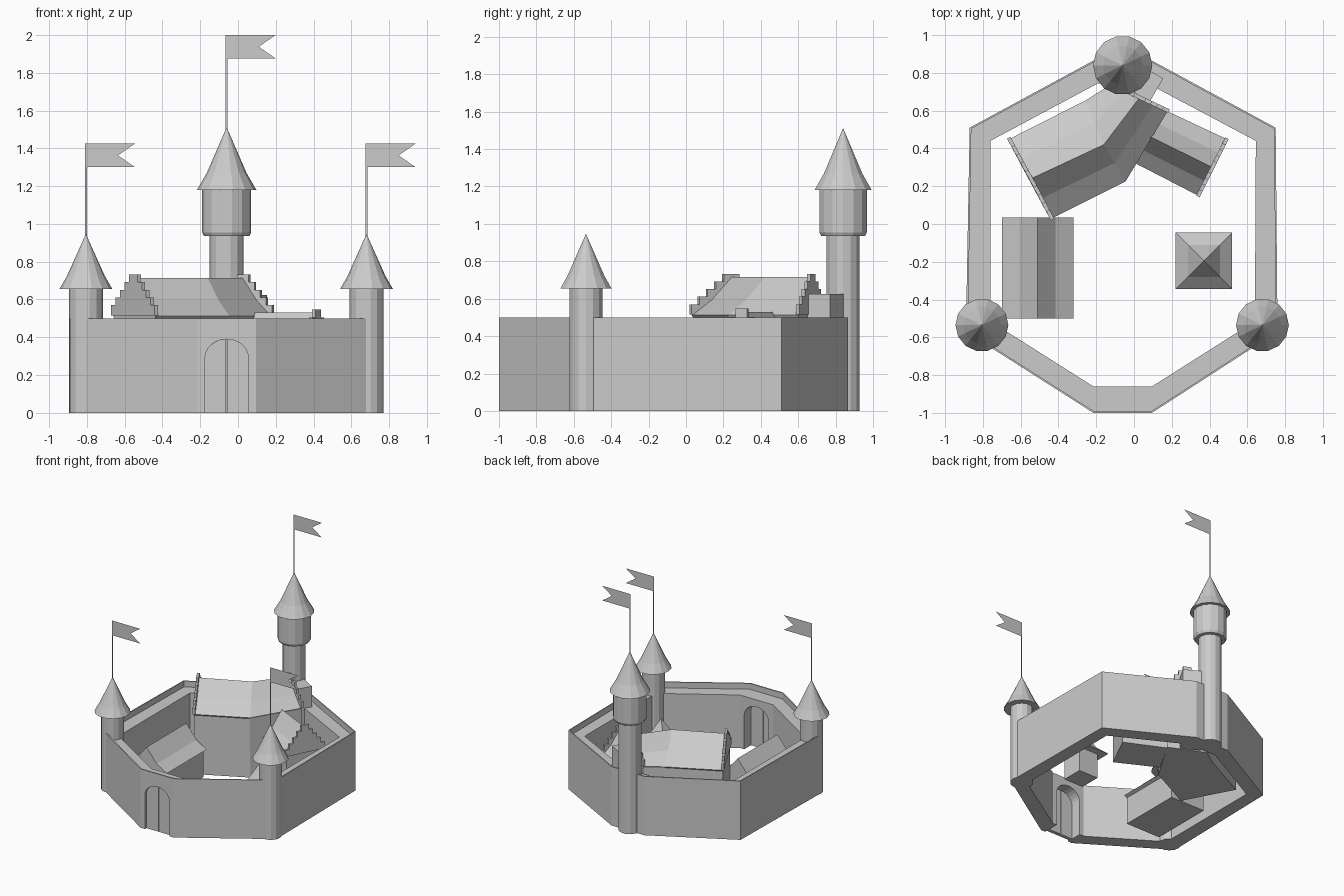
import bpy, bmesh, math
from mathutils import Vector

if "Cube" in bpy.data.objects:
    bpy.data.objects.remove(bpy.data.objects["Cube"])


def mesh_from(name, verts, faces):
    bm = bmesh.new()
    vs = [bm.verts.new(v) for v in verts]
    for f in faces:
        bm.faces.new([vs[i] for i in f])
    bmesh.ops.recalc_face_normals(bm, faces=bm.faces)
    me = bpy.data.meshes.new(name)
    bm.to_mesh(me)
    bm.free()
    ob = bpy.data.objects.new(name, me)
    bpy.context.collection.objects.link(ob)
    return ob


def loft(name, sections, closed=False):
    """Skin equal-length closed sections; cap the ends unless it is a ring."""
    m, n = len(sections), len(sections[0])
    verts = [p for s in sections for p in s]
    faces = []
    for i in range(m if closed else m - 1):
        a, b = i * n, (i + 1) % m * n
        faces += [(a + j, a + (j + 1) % n, b + (j + 1) % n, b + j) for j in range(n)]
    if not closed:
        faces += [tuple(range(n)), tuple(range((m - 1) * n, m * n))]
    return mesh_from(name, verts, faces)


def lathe(name, profile, x, y, sides=14, phase=0.0):
    """Stack of polygon rings (radius, height)."""
    secs = []
    for r, z in profile:
        secs.append([(x + r * math.cos(2 * math.pi * k / sides + phase),
                      y + r * math.sin(2 * math.pi * k / sides + phase), z)
                     for k in range(sides)])
    return loft(name, secs)


def slab_y(name, outline, y0, y1):
    return loft(name, [[(x, y, z) for x, z in outline] for y in (y0, y1)])


def place(station, section):
    """Map (t, z) to a station given as left eave, ridge, right eave in plan."""
    o, r, i = (Vector(p) for p in station)
    out = []
    for t, z in section:
        p = r + (o - r) * -t if t < 0 else r + (i - r) * t
        out.append((p.x, p.y, z))
    return out


def mirrored(half):
    """Half section from the base up to the right of the ridge, mirrored."""
    left = [(-t, z) for t, z in half]
    right = [p for p in reversed(half) if p[0] > 0]
    return left + right


def house(name, stations, eave, kink, kink_z, ridge, wall):
    half = [(wall, 0), (wall, eave), (1, eave + .012), (kink, kink_z), (0, ridge)]
    sec = mirrored(half)
    return loft(name, [place(s, sec) for s in stations])


def step_gable(name, station, direction, eave, ridge, thick=.02, n=5):
    half = []
    z_prev = eave
    for i in range(n):
        t = 1.03 - i * .83 / (n - 1)
        z = eave + .055 + (ridge + .018 - eave - .055) * i / (n - 1)
        half += [(t, z_prev), (t, z)]
        z_prev = z
    d = Vector(direction).normalized() * thick / 2
    secs = []
    for s in (-1, 1):
        moved = [Vector(p) + d * s for p in station]
        secs.append(place(moved, mirrored(half)))
    return loft(name, secs)


# Curtain wall: eight corners, thin parapet and a lower wall walk
outer = [(-.215, -1), (.095, -1), (.76, -.57), (.75, .51),
         (.095, .865), (-.215, .865), (-.87, .51), (-.89, -.57)]
inner = [(-.215, -.86), (.095, -.86), (.64, -.515), (.645, .44),
         (.07, .745), (-.19, .745), (-.76, .44), (-.76, -.515)]
ring = []
for o, i in zip(outer, inner):
    p = Vector(o).lerp(Vector(i), .08)
    ring.append([(*o, 0), (*o, .5), (*p, .5), (*p, .45), (*i, .45), (*i, 0)])
wall = loft("curtain_wall", ring, closed=True)

# Gate: arched opening with two door leaves
GX = -.06


def arch(a0, a1, w, low, count=6):
    return [(GX + w * math.cos(a0 + (a1 - a0) * k / count),
             .29 + low * math.sin(a0 + (a1 - a0) * k / count))
            for k in range(count + 1)]


opening = [(GX - .115, -.05), (GX + .115, -.05)] + arch(0, math.pi, .115, .10, 12)
cutter = slab_y("gate_cutter", opening, -1.1, -.8)
cutter.hide_render = True
cutter.hide_set(True)
mod = wall.modifiers.new("gate_opening", 'BOOLEAN')
mod.operation = 'DIFFERENCE'
mod.solver = 'EXACT'
mod.object = cutter

for side, label in ((1, "right"), (-1, "left")):
    half = [(GX + .003, 0), (GX + .115, 0)] + arch(0, math.pi / 2 - .026, .115, .10)
    leaf = [(GX + side * (x - GX), z) for x, z in half]
    slab_y("gate_leaf_" + label, leaf, -.98, -.95)


# Flag and pole: one flat sheet each
def flag(name, x, y, z0, z1):
    h = .125
    mesh_from(name + "_pole", [(x - .005, y, z0), (x + .005, y, z0),
                               (x + .005, y, z1), (x - .005, y, z1)], [(0, 1, 2, 3)])
    pts = [(0, z1 - h), (.26, z1 - h), (.17, z1 - h / 2), (.26, z1), (0, z1)]
    mesh_from(name, [(x + a, y, z) for a, z in pts], [(0, 1, 2, 4), (2, 3, 4)])


# Two front corner towers
for label, x in (("left", -.805), ("right", .68)):
    y = -.535
    lathe(label + "_tower", [(.09, 0), (.09, .66)], x, y)
    lathe(label + "_tower_roof", [(.14, .655), (.10, .725), (.001, .945)], x, y)
    flag(label + "_flag", x, y, .93, 1.425)

# Tall back tower with a wider lookout
lathe("back_tower", [(.09, 0), (.09, .935), (.12, .935), (.13, .955), (.13, 1.185)],
      -.06, .84)
lathe("back_tower_roof", [(.157, 1.18), (.105, 1.27), (.001, 1.51)], -.06, .84)
flag("back_flag", -.06, .84, 1.49, 2.0)

# Great hall: bent plan, flared roof, stepped gables
A = [(-.66, .45), (-.545, .24), (-.435, .03)]
B = [(-.255, .655), (-.16, .42), (-.045, .225)]
C = [(-.12, .74), (.03, .67), (.18, .60)]
house("great_hall", [A, B, C], .50, .5, .595, .715, .96)
step_gable("hall_gable_left", A, (-.88, -.47), .515, .715)
step_gable("hall_gable_right", C, (.5, .87), .515, .715)

# Side wing of the hall
D = [(.17, .60), (.09, .46), (.01, .32)]
E = [(.49, .45), (.415, .30), (.34, .15)]
house("side_wing", [D, E], .31, .5, .40, .53, .95)
step_gable("wing_gable", E, (.89, -.45), .315, .53)

# Link block between hall and back tower
ax, ay = Vector((.87, -.5)), Vector((.5, .87))
c = Vector((.05, .75))
plan = [c + ax * sx * .08 + ay * sy * .07
        for sx, sy in ((-1, -1), (1, -1), (1, 1), (-1, 1))]
loft("link_block", [[(p.x, p.y, z) for p in plan] for z in (0, .625)])

# Barn by the left wall
house("barn", [[(-.70, y), (-.51, y), (-.32, y)] for y in (-.5, .035)],
      .23, .5, .30, .415, .85)

# Small square hut with a flared pyramid roof
s2 = math.sqrt(2)
lathe("hut_walls", [(.09 * s2, 0), (.09 * s2, .23)], .37, -.195, 4, math.pi / 4)
lathe("hut_roof", [(.15 * s2, .21), (.085 * s2, .27), (.001, .43)],
      .37, -.195, 4, math.pi / 4)
